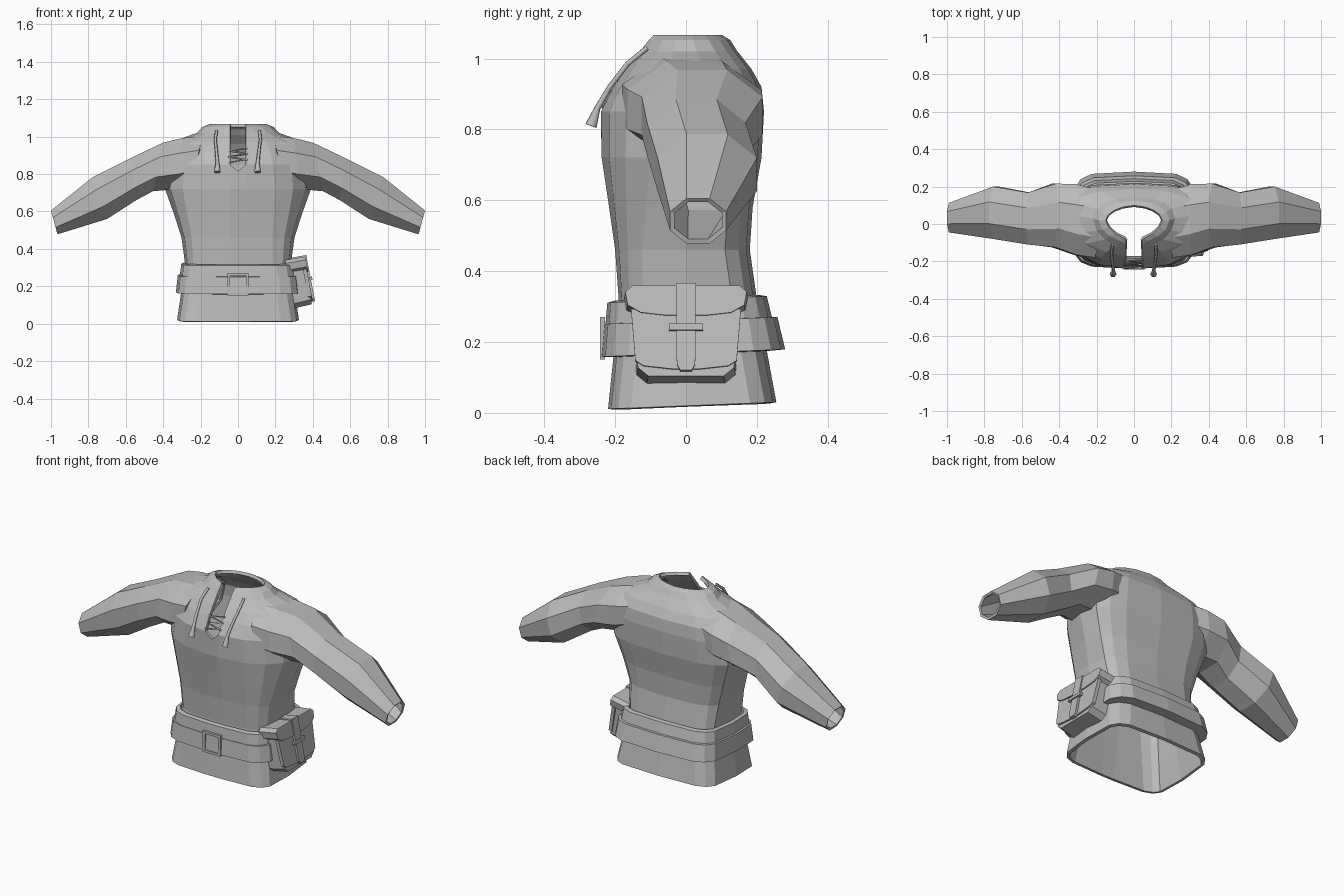
import bpy, bmesh, math
from mathutils import Matrix, Vector

cube = bpy.data.objects.get("Cube")
if cube:
    bpy.data.objects.remove(cube)

cloth = bpy.data.materials.new("plain grey")
cloth.use_nodes = True
GREY = (0.5, 0.5, 0.5, 1)
cloth.diffuse_color = GREY
cloth.node_tree.nodes["Principled BSDF"].inputs["Base Color"].default_value = GREY

SLIT = 0.042
HALF = ["middle", "slit", 25, 45, 65, 90, 115, 135, 155, 180]


def finish(name, bm, thickness=0):
    """Turn a bmesh into a flat shaded object, optionally with cloth thickness."""
    bmesh.ops.recalc_face_normals(bm, faces=bm.faces)
    mesh = bpy.data.meshes.new(name)
    bm.to_mesh(mesh)
    bm.free()
    mesh.materials.append(cloth)
    ob = bpy.data.objects.new(name, mesh)
    bpy.context.collection.objects.link(ob)
    if thickness:
        mod = ob.modifiers.new("thickness", "SOLIDIFY")
        mod.thickness = thickness
        mod.offset = -1
    return ob


def body_ring(z, width, front, back, mid, n_front, n_back, tilt):
    """Rounded outline with separate front and back curvature."""
    half = []
    for col in HALF:
        if col == "middle":
            x, y = 0, front
        elif col == "slit":
            x, y = SLIT, front
        else:
            a = math.radians(col)
            n = n_front if col < 90 else n_back
            depth = mid - front if col < 90 else back - mid
            x = width * abs(math.sin(a)) ** (2 / n)
            y = mid - math.copysign(depth * abs(math.cos(a)) ** (2 / n), math.cos(a))
        half.append(Vector((x, y, z + tilt * y)))
    mirrored = [Vector((-p.x, p.y, p.z)) for p in half[-2:0:-1]]
    return half + mirrored


def loft(rings, closed=False):
    bm = bmesh.new()
    rows = [[bm.verts.new(p) for p in ring] for ring in rings]
    pairs = list(zip(rows, rows[1:]))
    if closed:
        pairs.append((rows[-1], rows[0]))
    for low, high in pairs:
        for i in range(len(low)):
            j = (i + 1) % len(low)
            bm.faces.new((low[i], low[j], high[j], high[i]))
    return bm


# Torso: height, half width, front, back, widest depth, front and back squareness, tilt
torso_rows = [
    (0.02, 0.326, -0.22, 0.255, 0.0, 5, 5, 0.04),
    (0.16, 0.305, -0.205, 0.23, 0.0, 4.5, 4.5, 0.02),
    (0.32, 0.283, -0.19, 0.2, 0.0, 4, 4, 0),
    (0.46, 0.302, -0.2, 0.18, 0.0, 3.5, 3.5, 0),
    (0.58, 0.34, -0.217, 0.188, 0.02, 3, 3.2, 0),
    (0.72, 0.39, -0.238, 0.213, 0.04, 2.5, 3, 0),
    (0.85, 0.38, -0.24, 0.22, 0.05, 2.4, 3, 0),
    (0.92, 0.38, -0.205, 0.213, 0.05, 2.2, 2.8, 0),
    (0.97, 0.36, -0.17, 0.185, 0.05, 2, 2.4, 0),
    (1.02, 0.22, -0.13, 0.145, 0.03, 2, 2.2, 0),
    (1.052, 0.19, -0.105, 0.125, 0.02, 1.8, 2, 0),
    (1.067, 0.152, -0.09, 0.1, 0.02, 1.6, 1.8, 0),
]
rings = [body_ring(*row) for row in torso_rows]
for ring, row in zip(rings, torso_rows):
    if row[0] == 0.85:
        ring[0].z -= 0.035          # pointed bottom of the neck slit
bm = loft(rings)
gap = [f for f in bm.faces
       if f.calc_center_median().z > 0.85 and f.calc_center_median().y < 0
       and all(abs(v.co.x) < SLIT + 0.001 for v in f.verts)]
bmesh.ops.delete(bm, geom=gap, context="FACES")
finish("tunic_body", bm, 0.018)

# Sleeves with the shoulder: top point, bottom point (x, z), front and back limits
sleeve_rows = [
    ((0.19, 1.004), (0.25, 0.74), -0.18, 0.185),
    ((0.3, 0.992), (0.33, 0.72), -0.165, 0.213),
    ((0.4, 0.968), (0.455, 0.708), -0.125, 0.216),
    ((0.575, 0.885), (0.545, 0.66), -0.11, 0.168),
    ((0.775, 0.785), (0.7, 0.56), -0.08, 0.2),
    ((1.0, 0.605), (0.965, 0.478), -0.045, 0.113),
]
for side, name in ((1, "left_sleeve"), (-1, "right_sleeve")):
    rings = []
    for top, bottom, front, back in sleeve_rows:
        ring = []
        for k in range(8):
            a = math.radians(45 * k + 22.5)
            c, s = (f(a) / math.cos(math.pi / 8) / 2 for f in (math.cos, math.sin))
            x = (top[0] + bottom[0]) / 2 + (top[0] - bottom[0]) * s
            z = (top[1] + bottom[1]) / 2 + (top[1] - bottom[1]) * s
            ring.append((side * x, (front + back) / 2 + (back - front) * c, z))
        rings.append(ring)
    finish(name, loft(rings), 0.014)

# Belt: sash band with a wider strap over its lower part
bands = {
    "sash": [(0.325, 0.285, -0.2, 0.205), (0.32, 0.303, -0.222, 0.228),
             (0.25, 0.312, -0.228, 0.245), (0.25, 0.28, -0.19, 0.2)],
    "belt_strap": [(0.262, 0.285, -0.2, 0.21), (0.26, 0.322, -0.23, 0.258),
                   (0.168, 0.332, -0.238, 0.28), (0.165, 0.29, -0.2, 0.22)],
}
for name, rows in bands.items():
    finish(name, loft([body_ring(*row, 0, 4.5, 4.5, 0.04) for row in rows], True))


def box(name, centre, size, matrix=None):
    bm = bmesh.new()
    bmesh.ops.create_cube(bm, size=1)
    bmesh.ops.scale(bm, vec=size, verts=bm.verts)
    bmesh.ops.translate(bm, vec=centre, verts=bm.verts)
    ob = finish(name, bm)
    if matrix:
        ob.matrix_world = matrix


# Front buckle frame
for s, side, end in ((1, "left", "top"), (-1, "right", "bottom")):
    box("buckle_" + side, (s * 0.05, -0.235, 0.21), (0.014, 0.014, 0.12))
    box("buckle_" + end, (0, -0.235, 0.21 + s * 0.053), (0.1, 0.014, 0.014))

# Pouch on the left hip, leaning inwards at the top
lean = Matrix.Translation((0.329, 0, 0.225)) @ Matrix.Rotation(-0.19, 4, "Y")


def slab(name, half_outline, inner, outer, taper=0):
    """Extrude a mirrored (y, z) outline outwards in the pouch frame."""
    outline = half_outline + [(-y, z) for y, z in reversed(half_outline)]
    bm = bmesh.new()
    face = bm.faces.new([bm.verts.new((inner, y, z)) for y, z in outline])
    grown = bmesh.ops.extrude_face_region(bm, geom=[face])["geom"]
    verts = [v for v in grown if isinstance(v, bmesh.types.BMVert)]
    bmesh.ops.translate(bm, vec=(outer - inner, 0, 0), verts=verts)
    bmesh.ops.scale(bm, vec=(1, 1 - taper, 1 - taper), verts=verts)
    finish(name, bm).matrix_world = lean


slab("pouch_body", [(0.15, 0.1), (0.14, -0.11), (0.11, -0.135)], -0.05, 0.042, 0.03)
slab("pouch_flap", [(0.155, 0.06), (0.143, -0.088), (0.12, -0.103), (0.04, -0.112)],
     0.03, 0.05)
slab("pouch_lid", [(0.155, 0.128), (0.175, 0.11), (0.168, 0.072), (0.13, 0.05),
                   (0.06, 0.042)], -0.055, 0.056, 0.02)
slab("pouch_strap", [(0.028, 0.132), (0.026, -0.1), (0.016, -0.118)], 0.04, 0.062)
box("pouch_strap_top", (0.003, 0, 0.129), (0.115, 0.056, 0.008), lean)
box("pouch_clasp", (0.062, 0, 0.005), (0.016, 0.095, 0.018), lean)


def cord(name, points, radii, depth):
    curve = bpy.data.curves.new(name, "CURVE")
    curve.dimensions = "3D"
    curve.bevel_depth = depth
    curve.bevel_resolution = 1
    curve.use_fill_caps = True
    spline = curve.splines.new("POLY")
    spline.points.add(len(points) - 1)
    for p, co, r in zip(spline.points, points, radii):
        p.co = (*co, 1)
        p.radius = r
    curve.materials.append(cloth)
    bpy.context.collection.objects.link(bpy.data.objects.new(name, curve))


# Hanging cords with flared ends
for s, name in ((1, "left_cord"), (-1, "right_cord")):
    path = [(0.115, -0.11, 1.03), (0.12, -0.165, 0.985), (0.112, -0.215, 0.92),
            (0.105, -0.25, 0.86), (0.105, -0.268, 0.81)]
    cord(name, [(s * (x + (0.03 * (1.03 - z) if s < 0 else 0)), y, z) for x, y, z in path],
         [1, 1, 1, 1.2, 2.3], 0.008)

# Criss-cross lacing over the slit
for s, name in ((1, "lacing_a"), (-1, "lacing_b")):
    path = []
    for i in range(5):
        z = 0.868 + 0.016 * i + 0.006 * s
        path.append((s * (-1) ** i * 0.05, -0.24 + 0.55 * (z - 0.85), z))
    cord(name, path, [1] * len(path), 0.005)
